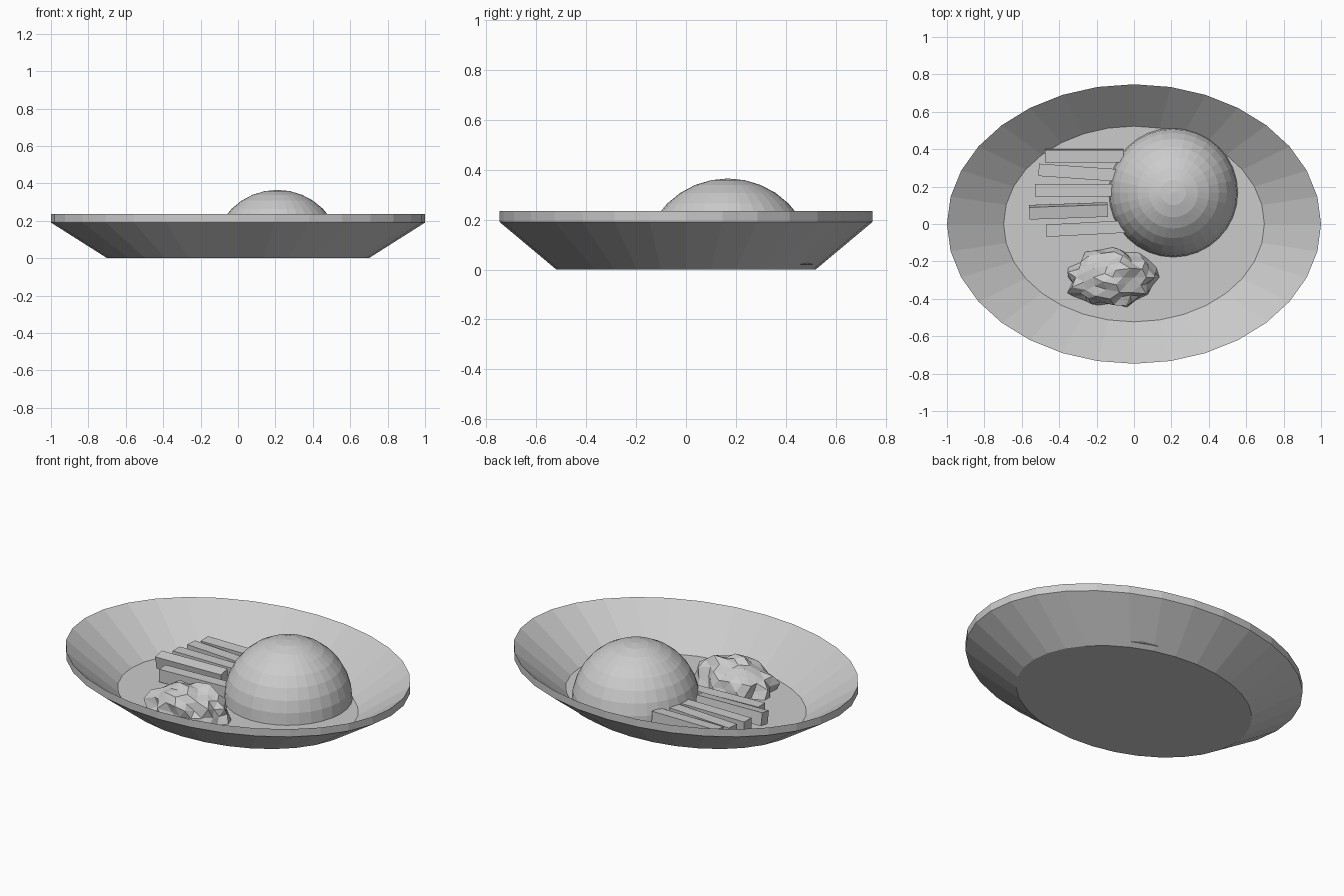
import bpy, bmesh, math, random
from mathutils import Vector, Matrix, noise

cube = bpy.data.objects.get("Cube")
if cube:
    bpy.data.objects.remove(cube, do_unlink=True)

random.seed(4)
FLOOR = 0.02

# One plain grey for everything
grey = bpy.data.materials.new("plain_grey")
grey.use_nodes = True
grey.diffuse_color = (0.6, 0.6, 0.6, 1)
grey.node_tree.nodes["Principled BSDF"].inputs["Base Color"].default_value = grey.diffuse_color


def finish(name, bm):
    """Turn a bmesh into a flat-shaded object in the scene."""
    bmesh.ops.recalc_face_normals(bm, faces=bm.faces)
    mesh = bpy.data.meshes.new(name)
    bm.to_mesh(mesh)
    bm.free()
    mesh.materials.append(grey)
    obj = bpy.data.objects.new(name, mesh)
    bpy.context.collection.objects.link(obj)
    return obj


# Oval plate: one profile lofted through ellipses, capped above and below
def oval_plate(name, profile, sides=32):
    bm = bmesh.new()
    rings = []
    for rx, ry, z in profile:
        angles = [math.tau * i / sides for i in range(sides)]
        rings.append([bm.verts.new((rx * math.cos(a), ry * math.sin(a), z)) for a in angles])
    for low, high in zip(rings, rings[1:]):
        for i in range(sides):
            j = (i + 1) % sides
            bm.faces.new((low[i], low[j], high[j], high[i]))
    bm.faces.new(rings[0])
    bm.faces.new(rings[-1])
    return finish(name, bm)


oval_plate("plate", [(0.70, 0.52, 0), (1, 0.747, 0.19),
                     (1, 0.747, 0.235), (0.697, 0.523, FLOOR)])


# Rice dome: upper half of a faceted sphere, closed underneath
bm = bmesh.new()
bmesh.ops.create_uvsphere(bm, u_segments=32, v_segments=16, radius=0.345)
cut = bmesh.ops.bisect_plane(bm, geom=bm.verts[:] + bm.edges[:] + bm.faces[:], dist=1e-4,
                             plane_co=(0, 0, 0), plane_no=(0, 0, 1), clear_inner=True)
bmesh.ops.holes_fill(bm, edges=[e for e in bm.edges if e.is_boundary], sides=0)
dome = finish("rice_dome", bm)
dome.location = (0.21, 0.168, FLOOR)


# Cut sticks: left end x, centre y, top z, yaw and roll in degrees
sticks = [(-0.475, 0.365, 0.115, 0, 3), (-0.51, 0.275, 0.11, -4, 0),
          (-0.53, 0.18, 0.11, 0, 0), (-0.56, 0.07, 0.12, 2, 10),
          (-0.47, -0.025, 0.10, 3, 0)]
for n, (x, y, top, yaw, roll) in enumerate(sticks, 1):
    bm = bmesh.new()
    bmesh.ops.create_cube(bm, size=1)
    bmesh.ops.scale(bm, verts=bm.verts, vec=(0.42, 0.066, 0.075))
    stick = finish(f"vegetable_stick_{n}", bm)
    stick.location = (x + 0.21, y, top - 0.0375)
    stick.rotation_euler = (math.radians(roll), 0, math.radians(yaw))


# Crumpled salad: dome with radial folds and jagged facets
bm = bmesh.new()
bmesh.ops.create_icosphere(bm, subdivisions=3, radius=1)
for v in bm.verts:
    d = v.co.normalized()
    angle = math.atan2(d.y, d.x)
    side = math.hypot(d.x, d.y)
    fold = 0.07 * side * math.sin(9 * angle + 3 * d.z)
    crumple = 0.16 * noise.noise(d * 3.5) + random.uniform(-0.08, 0.08)
    r = 0.95 + fold + crumple
    v.co = Vector((d.x * 0.245, d.y * 0.165, max(d.z, 0) * 0.18)) * r
bmesh.ops.remove_doubles(bm, verts=bm.verts, dist=0.002)
bmesh.ops.triangulate(bm, faces=bm.faces[:])
salad = finish("crumpled_salad", bm)
salad.location = (-0.115, -0.285, FLOOR)
